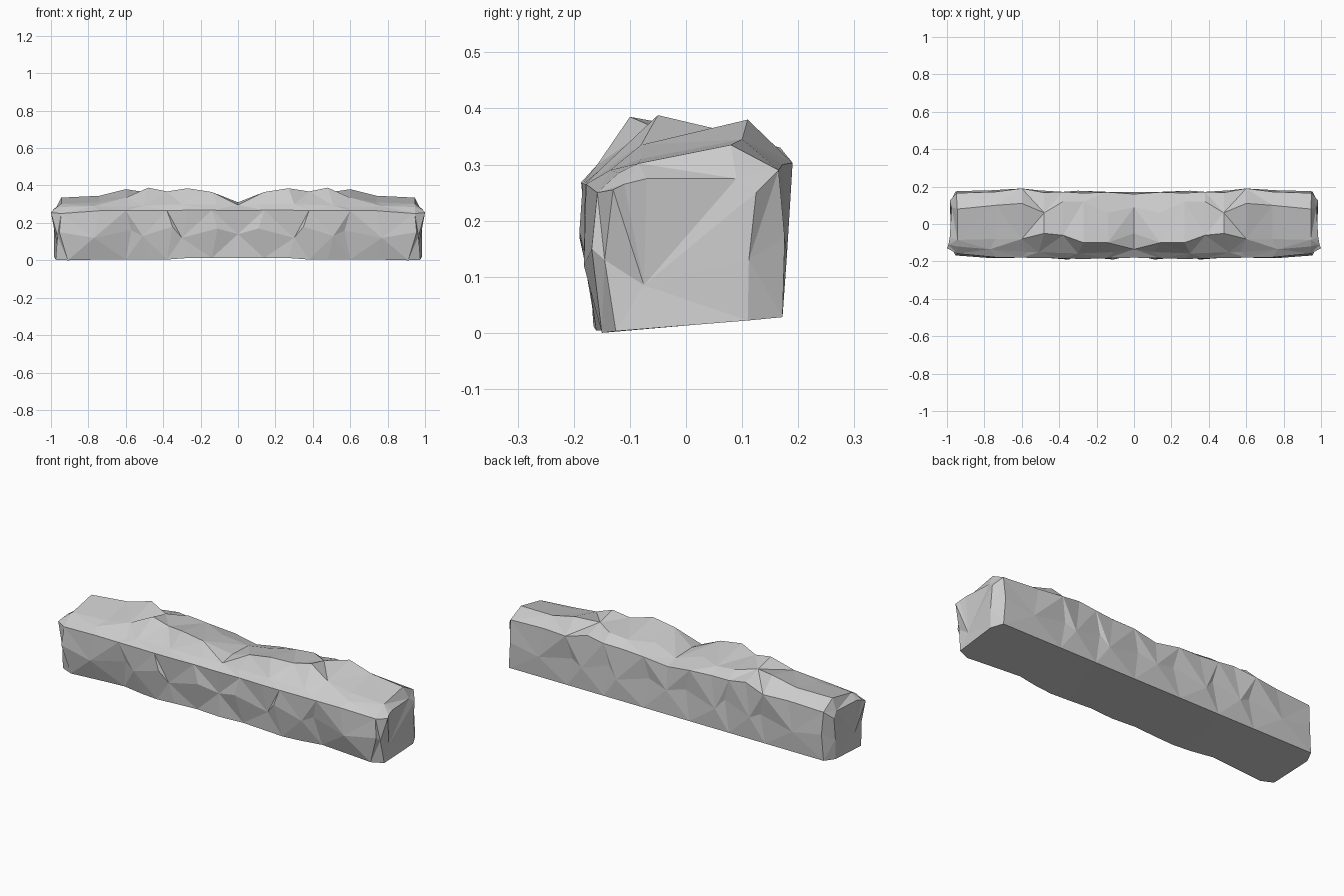
import bpy, bmesh

# Cross-sections of the right half: x, then the five upper rails as (y, z):
# front lip, ledge, front crest, rear crest, rear edge
UPPER = [
    (0.00, (-.180, .265), (-.135, .295), (-.05, .310), (.09, .305), (.160, .285)),
    (0.14, (-.183, .268), (-.150, .298), (-.10, .365), (.06, .340), (.170, .305)),
    (0.27, (-.187, .268), (-.158, .300), (-.10, .385), (.12, .345), (.165, .310)),
    (0.38, (-.184, .266), (-.155, .298), (-.06, .368), (.12, .355), (.172, .315)),
    (0.48, (-.182, .266), (-.152, .292), (-.05, .388), (.06, .362), (.168, .330)),
    (0.60, (-.180, .265), (-.150, .285), (-.08, .335), (.11, .380), (.190, .303)),
    (0.74, (-.178, .265), (-.135, .290), (-.08, .310), (.10, .345), (.172, .300)),
    (0.945, (-.158, .250), (-.120, .285), (-.085, .302), (.08, .335), (.165, .290)),
]
# Lower rails, one value per section
FRONT_FOOT = [-.165, -.155, -.165, -.160, -.150, -.128, -.140, -.150]
FRONT_MID = [-.165, -.190, -.172, -.190, -.178, -.160, -.182, -.168]
BACK_MID = [.172, .160, .178, .165, .180, .170, .180, .176]
MID_Z = [.14, .17, .12, .18, .13, .16, .12, .15]

bm = bmesh.new()
rings = []
for i, (x, *upper) in enumerate(UPPER):
    foot_z = 0.012 if i < 3 else 0.004
    pts = [(FRONT_FOOT[i], foot_z), (FRONT_MID[i], MID_Z[i])] + upper
    pts += [(BACK_MID[i], MID_Z[i] + .02), (.172, .028)]
    ring = []
    for k, (y, z) in enumerate(pts):
        # stagger inner points along x for irregular facets
        dx = 0 if i in (0, 7) else (.03 if (i + k) % 2 else -.03)
        ring.append(bm.verts.new((x + dx * (k in (1, 3, 7)), y, z)))
    rings.append(ring)

# Shape the end corners and add the chipped end ring
for k, x in ((0, .91), (1, .955), (6, .95), (8, .955)):
    rings[-1][k].co.x = x
rings[-1][0].co.z = 0
END = [(.975, -.125, .003), (.965, -.145, .13), (1.0, -.130, .255), (.992, -.110, .265),
       (.985, -.07, .275), (.975, .09, .275), (.985, .125, .25), (.985, .112, .13), (.985, .110, .022)]
rings.append([bm.verts.new(p) for p in END])

# Stitch the rings with alternating triangles
for i, (a, b) in enumerate(zip(rings, rings[1:])):
    n = len(a)
    for k in range(n):
        m = (k + 1) % n
        if (i + k) % 2:
            tris = ((a[k], b[k], b[m]), (a[k], b[m], a[m]))
        else:
            tris = ((a[k], b[k], a[m]), (b[k], b[m], a[m]))
        for t in tris:
            bm.faces.new(t)

# End face, with a shallow dent
dent = bm.verts.new((.968, -.075, .085))
last = rings[-1]
for k in range(len(last)):
    bm.faces.new((last[k], dent, last[(k + 1) % len(last)]))

# Mirror to the left half
half = bm.verts[:] + bm.edges[:] + bm.faces[:]
bmesh.ops.mirror(bm, geom=half, axis='X', merge_dist=0.001)
bmesh.ops.remove_doubles(bm, verts=bm.verts, dist=0.001)
bmesh.ops.recalc_face_normals(bm, faces=bm.faces)

mesh = bpy.data.meshes.new("stone_block")
bm.to_mesh(mesh)
bm.free()
bpy.context.collection.objects.link(bpy.data.objects.new("stone_block", mesh))
